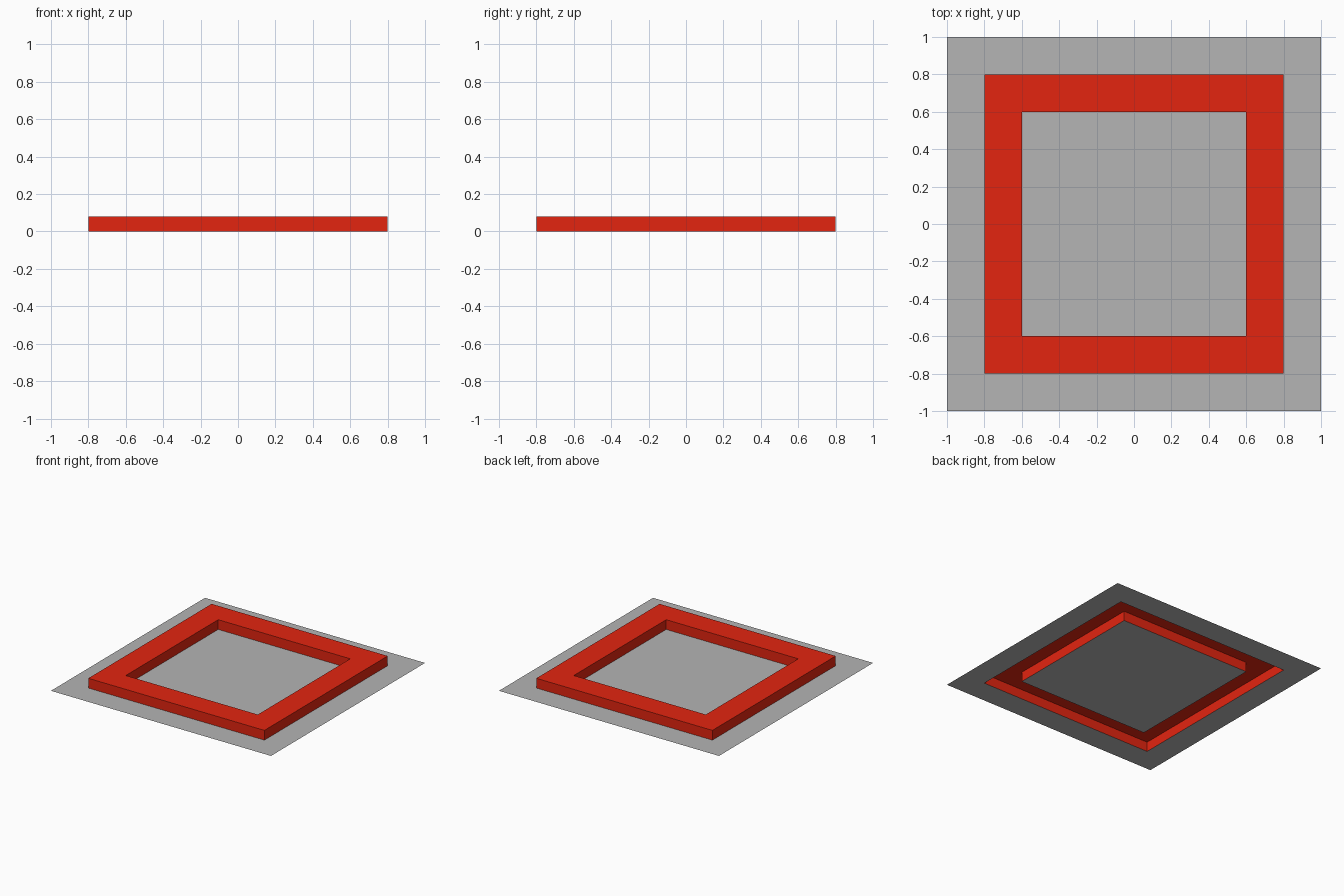
import bpy, bmesh

if "Cube" in bpy.data.objects:
    bpy.data.objects.remove(bpy.data.objects["Cube"])


def flat_material(name, rgb):
    m = bpy.data.materials.new(name)
    m.diffuse_color = (*rgb, 1.0)
    m.use_nodes = True
    m.node_tree.nodes["Principled BSDF"].inputs["Base Color"].default_value = m.diffuse_color
    return m


grey = flat_material("grey", (0.46, 0.46, 0.46))
red = flat_material("red", (0.77, 0.018, 0.005))

# Square rings from the outer edge inwards: (half width, height)
RINGS = [(1.0, 0.0), (0.8, 0.0), (0.8, 0.08), (0.6, 0.08), (0.6, 0.0)]
CORNERS = [(-1, -1), (1, -1), (1, 1), (-1, 1)]

bm = bmesh.new()
loops = [[bm.verts.new((x * r, y * r, z)) for x, y in CORNERS] for r, z in RINGS]

# Flat border, then raised red frame (open underneath)
for i, (outer, inner) in enumerate(zip(loops, loops[1:])):
    for k in range(4):
        n = (k + 1) % 4
        face = bm.faces.new((outer[k], outer[n], inner[n], inner[k]))
        face.material_index = 0 if i == 0 else 1

# Flat centre panel
bm.faces.new(loops[-1])

mesh = bpy.data.meshes.new("framed_panel")
bm.to_mesh(mesh)
bm.free()
mesh.materials.append(grey)
mesh.materials.append(red)
bpy.context.collection.objects.link(bpy.data.objects.new("framed_panel", mesh))
